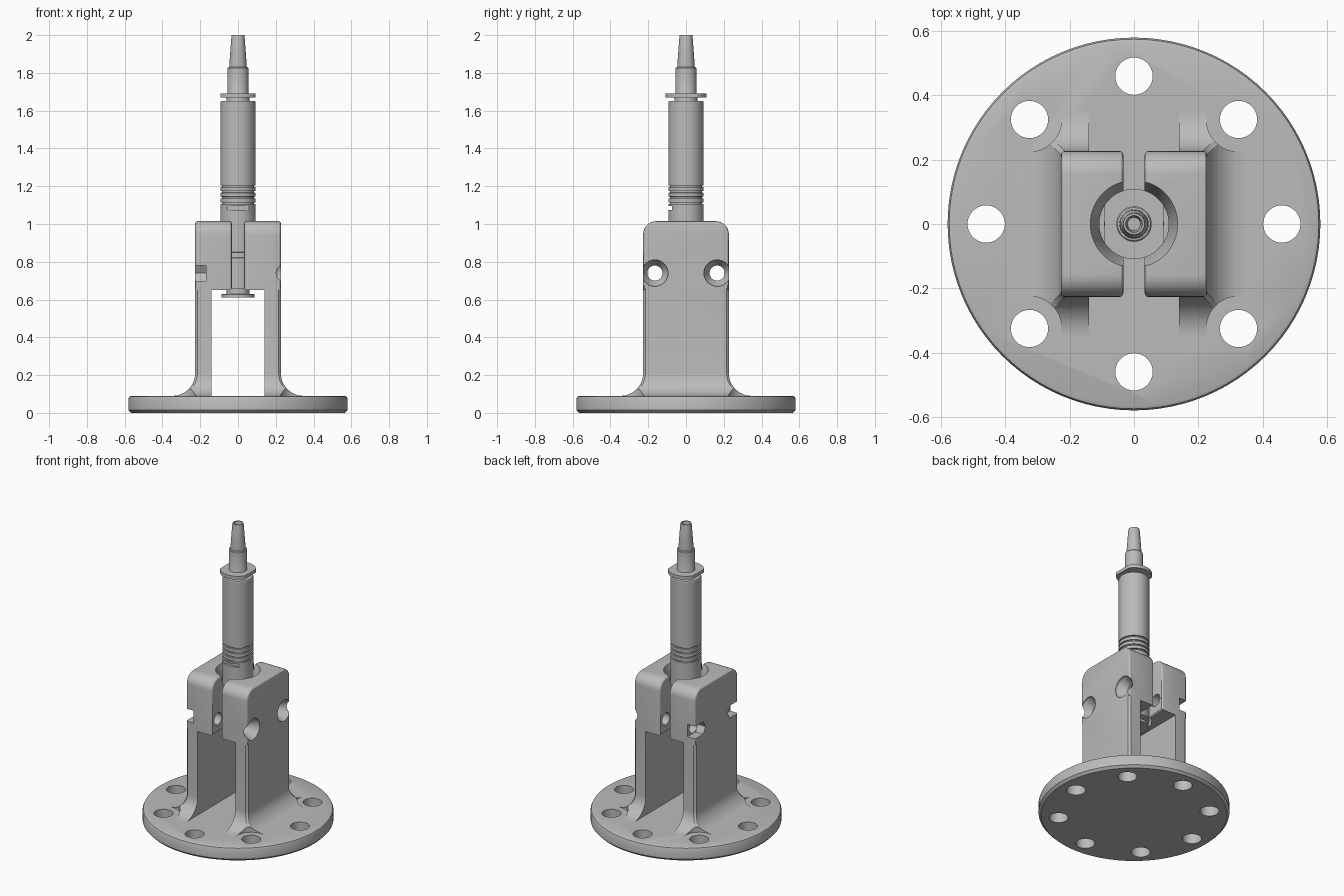
import bpy, bmesh
from math import sin, cos, pi, radians
from mathutils import Matrix, Vector

cube = bpy.data.objects.get("Cube")
if cube:
    bpy.data.objects.remove(cube, do_unlink=True)

grey = bpy.data.materials.new("machined grey")
grey.use_nodes = True
COLOUR = (0.5, 0.5, 0.5, 1)
grey.diffuse_color = COLOUR
grey.node_tree.nodes["Principled BSDF"].inputs["Base Color"].default_value = COLOUR


def make(name, bm):
    bmesh.ops.recalc_face_normals(bm, faces=bm.faces)
    mesh = bpy.data.meshes.new(name)
    bm.to_mesh(mesh)
    bm.free()
    mesh.materials.append(grey)
    obj = bpy.data.objects.new(name, mesh)
    bpy.context.collection.objects.link(obj)
    return obj


def loft(name, rings):
    """Skin a stack of closed rings and cap both ends."""
    bm = bmesh.new()
    rows = [[bm.verts.new(p) for p in ring] for ring in rings]
    n = len(rows[0])
    for a, b in zip(rows, rows[1:]):
        for i in range(n):
            j = (i + 1) % n
            bm.faces.new((a[i], a[j], b[j], b[i]))
    bm.faces.new(rows[0][::-1])
    bm.faces.new(rows[-1])
    return make(name, bm)


def lathe(name, profile, centre=(0, 0), sides=64):
    turn = [2 * pi * i / sides for i in range(sides)]
    return loft(name, [[(centre[0] + r * cos(t), centre[1] + r * sin(t), z)
                        for t in turn] for r, z in profile])


def cross_lathe(name, profile, y, z, sides=32):
    """Turned shape along the x axis; profile holds (radius, x)."""
    turn = [2 * pi * i / sides for i in range(sides)]
    return loft(name, [[(x, y + r * cos(t), z + r * sin(t)) for t in turn]
                       for r, x in profile])


def box(name, low, high):
    (x0, y0, z0), (x1, y1, z1) = low, high
    return loft(name, [[(x0, y0, z), (x1, y0, z), (x1, y1, z), (x0, y1, z)]
                       for z in (z0, z1)])


def combine(obj, tool, operation="DIFFERENCE"):
    tool.hide_render = True
    mod = obj.modifiers.new("combine", "BOOLEAN")
    mod.operation, mod.solver, mod.object = operation, "EXACT", tool
    bpy.context.view_layer.objects.active = obj
    bpy.ops.object.modifier_apply(modifier=mod.name)
    bpy.data.objects.remove(tool, do_unlink=True)


def smooth(obj, angle=28):
    bpy.ops.object.select_all(action="DESELECT")
    obj.select_set(True)
    bpy.context.view_layer.objects.active = obj
    bpy.ops.object.shade_smooth_by_angle(angle=radians(angle))


# Round base plate with eight mounting holes
BASE_TOP = 0.09
base = lathe("base_plate", [(0.565, 0), (0.58, 0.015), (0.58, 0.075),
                            (0.575, 0.086), (0.565, BASE_TOP)], sides=96)
for k in range(8):
    a = k * pi / 4
    combine(base, lathe("hole_cutter", [(0.058, -0.1), (0.058, 0.2)],
                        (0.46 * cos(a), 0.46 * sin(a)), 40))
smooth(base)

# Upright dimensions
OUT, LEG_IN, SLOT, EDGE = 0.227, 0.14, 0.033, 0.012
CLAMP_LOW, CLAMP_TOP, BOLT_Y, BOLT_Z = 0.65, 1.015, 0.165, 0.74


def leg_ring(flare, z):
    w = OUT + flare
    return [(LEG_IN, -w, z), (w - EDGE, -w, z), (w, EDGE - w, z),
            (w, w - EDGE, z), (w - EDGE, w, z), (LEG_IN, w, z)]


def clamp_half():
    # Side outline with rounded upper corners, extruded across x
    r = 0.07
    arc = [(OUT - r + r * cos(t), CLAMP_TOP - r + r * sin(t))
           for t in [i * pi / 16 for i in range(9)]]
    outline = [(OUT, CLAMP_LOW)] + arc + [(-y, z) for y, z in arc[::-1]] + [(-OUT, CLAMP_LOW)]
    obj = loft("clamp", [[(x, y, z) for y, z in outline] for x in (SLOT, OUT)])
    bm = bmesh.new()
    bm.from_mesh(obj.data)
    rims = [e for e in bm.edges if abs(e.verts[0].co.x - e.verts[1].co.x) < 1e-5]
    bmesh.ops.bevel(bm, geom=rims, offset=EDGE, segments=3, profile=0.5, affect="EDGES")
    bm.to_mesh(obj.data)
    bm.free()
    return obj


def upright(name, nut_side):
    # Leg with a concave flare where it meets the base
    f = 0.12
    rings = [leg_ring(f, BASE_TOP - 0.01)]
    rings += [leg_ring(f - f * sin(t), BASE_TOP + f - f * cos(t))
              for t in [i * pi / 20 for i in range(11)]]
    rings.append(leg_ring(0, 0.7))
    obj = loft(name, rings)
    # Clearance around the diagonal mounting holes
    for s in (-1, 1):
        combine(obj, lathe("clearance_cutter", [(0.1, 0), (0.1, 0.4)],
                           (0.325, s * 0.325), 48))
    combine(obj, clamp_half(), "UNION")
    # Shaft bore with a flared mouth
    combine(obj, lathe("bore_cutter", [(0.108, 0.5), (0.108, 0.93), (0.136, CLAMP_TOP),
                                       (0.136, 1.1)]))
    for s in (-1, 1):
        y = s * BOLT_Y
        combine(obj, cross_lathe("bolt_cutter", [(0.04, -0.1), (0.04, 0.4)], y, BOLT_Z))
        if nut_side:
            # Hexagonal nut pocket open to the edge
            combine(obj, cross_lathe("nut_cutter", [(0.048, 0.17), (0.048, 0.4)], y, BOLT_Z, 6))
            combine(obj, box("nut_slot_cutter",
                             (0.17, min(y, s * 0.4), BOLT_Z - 0.0415),
                             (0.4, max(y, s * 0.4), BOLT_Z + 0.0415)))
        else:
            # Countersunk seat for the bolt head
            combine(obj, cross_lathe("seat_cutter", [(0.04, 0.165), (0.07, 0.215),
                                                     (0.07, 0.3)], y, BOLT_Z))
    if nut_side:
        obj.data.transform(Matrix.Scale(-1, 4, Vector((1, 0, 0))))
        obj.data.flip_normals()
    smooth(obj)


upright("left_upright", False)
upright("right_upright", True)

# Turned shaft: foot flange, grooved barrel, collar and tapered tip
R, GROOVE = 0.093, 0.085
profile = [(0.088, 0.61), (0.088, 0.628), (0.06, 0.63), (0.06, 0.655), (R, 0.657),
           (R, 0.82), (0.088, 0.822), (0.088, 0.85), (R, 0.852)]
for z in (1.11, 1.14, 1.17, 1.2):
    profile += [(R, z - 0.005), (GROOVE, z - 0.004), (GROOVE, z + 0.004), (R, z + 0.005)]
profile += [(R, 1.645), (0.09, 1.65), (0.06, 1.651), (0.06, 1.68),
            (0.055, 1.69), (0.055, 1.825), (0.051, 1.83), (0.045, 1.831),
            (0.044, 1.87), (0.035, 1.99), (0.033, 2.0), (0.026, 2.0), (0.02, 1.95)]
shaft = lathe("shaft", profile, sides=48)
combine(shaft, box("notch_cutter", (-0.2, -0.2, 1.075), (0.2, -0.073, 1.095)))
smooth(shaft)

# Stop ring with two flattened sides
ring = lathe("stop_ring", [(0.109, 1.67), (0.109, 1.692)])
for s in (-1, 1):
    combine(ring, box("flat_cutter", (min(s * 0.092, s * 0.3), -0.3, 1.6),
                      (max(s * 0.092, s * 0.3), 0.3, 1.8)))
smooth(ring)
